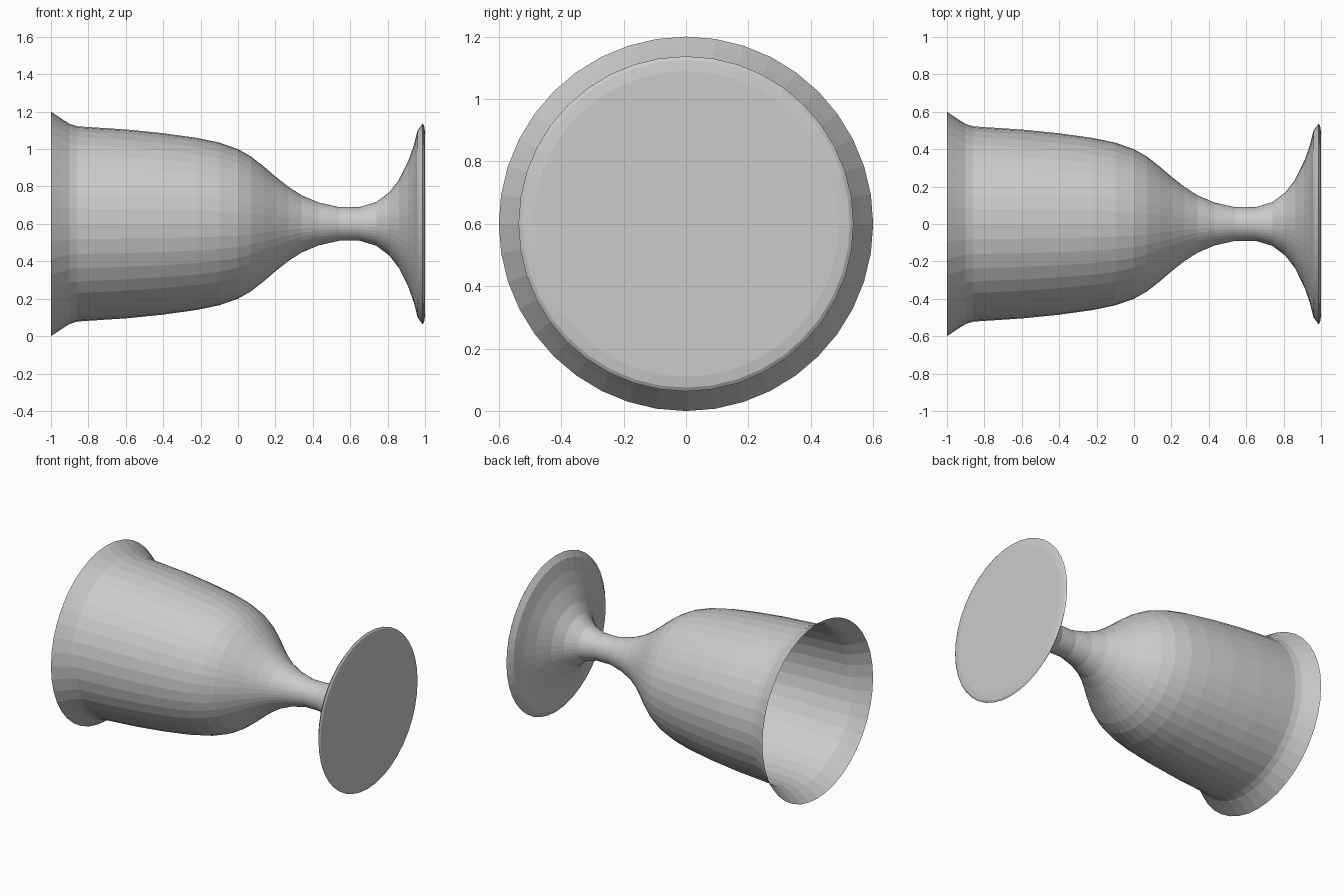
import bpy
import bmesh
from math import radians
from mathutils import Matrix, Vector

cube = bpy.data.objects.get("Cube")
if cube:
    bpy.data.objects.remove(cube)

SEGMENTS = 40
AXIS_HEIGHT = 0.6


def make_material(name, colour):
    mat = bpy.data.materials.new(name)
    mat.use_nodes = True
    mat.diffuse_color = colour
    mat.node_tree.nodes["Principled BSDF"].inputs["Base Color"].default_value = colour
    return mat


def lathe(name, profile, mat):
    """Spin (position, radius) pairs around the lengthwise x axis."""
    bm = bmesh.new()
    verts = [bm.verts.new((x, 0, r)) for x, r in profile]
    edges = [bm.edges.new(pair) for pair in zip(verts, verts[1:])]
    bmesh.ops.spin(bm, geom=verts + edges, cent=Vector(), axis=(1, 0, 0),
                   angle=radians(360), steps=SEGMENTS, use_merge=True)
    bmesh.ops.remove_doubles(bm, verts=bm.verts, dist=0.0005)
    bmesh.ops.recalc_face_normals(bm, faces=bm.faces)
    bmesh.ops.transform(bm, matrix=Matrix.Translation((0, 0, AXIS_HEIGHT)),
                        verts=bm.verts)
    # Keep the outside of the open shell facing outward
    bm.faces.ensure_lookup_table()
    face = bm.faces[0]
    away = face.calc_center_median() - Vector((0, 0, AXIS_HEIGHT))
    away.x = 0
    if face.normal.dot(away) < 0:
        bmesh.ops.reverse_faces(bm, faces=bm.faces)
    mesh = bpy.data.meshes.new(name)
    bm.to_mesh(mesh)
    bm.free()
    mesh.materials.append(mat)
    obj = bpy.data.objects.new(name, mesh)
    bpy.context.collection.objects.link(obj)
    return obj


grey = make_material("plain grey", (0.6, 0.6, 0.6, 1))

# Flared lip and cup wall
bowl = [(-1, 0.6), (-0.94, 0.56), (-0.9, 0.535), (-0.86, 0.522), (-0.6, 0.505),
        (-0.4, 0.485), (-0.22, 0.46), (-0.1, 0.435), (0, 0.4)]
# Taper into the narrow stem
stem = [(0.07, 0.36), (0.14, 0.305), (0.2, 0.253), (0.27, 0.198), (0.34, 0.153),
        (0.43, 0.115), (0.54, 0.09), (0.65, 0.09), (0.74, 0.117)]
# Spreading foot, thin edge and flat base
foot = [(0.81, 0.17), (0.86, 0.235), (0.91, 0.335), (0.94, 0.42), (0.96, 0.5),
        (0.987, 0.537), (0.995, 0.525), (1, 0.49), (1, 0)]

lathe("goblet", bowl + stem + foot, grey)
